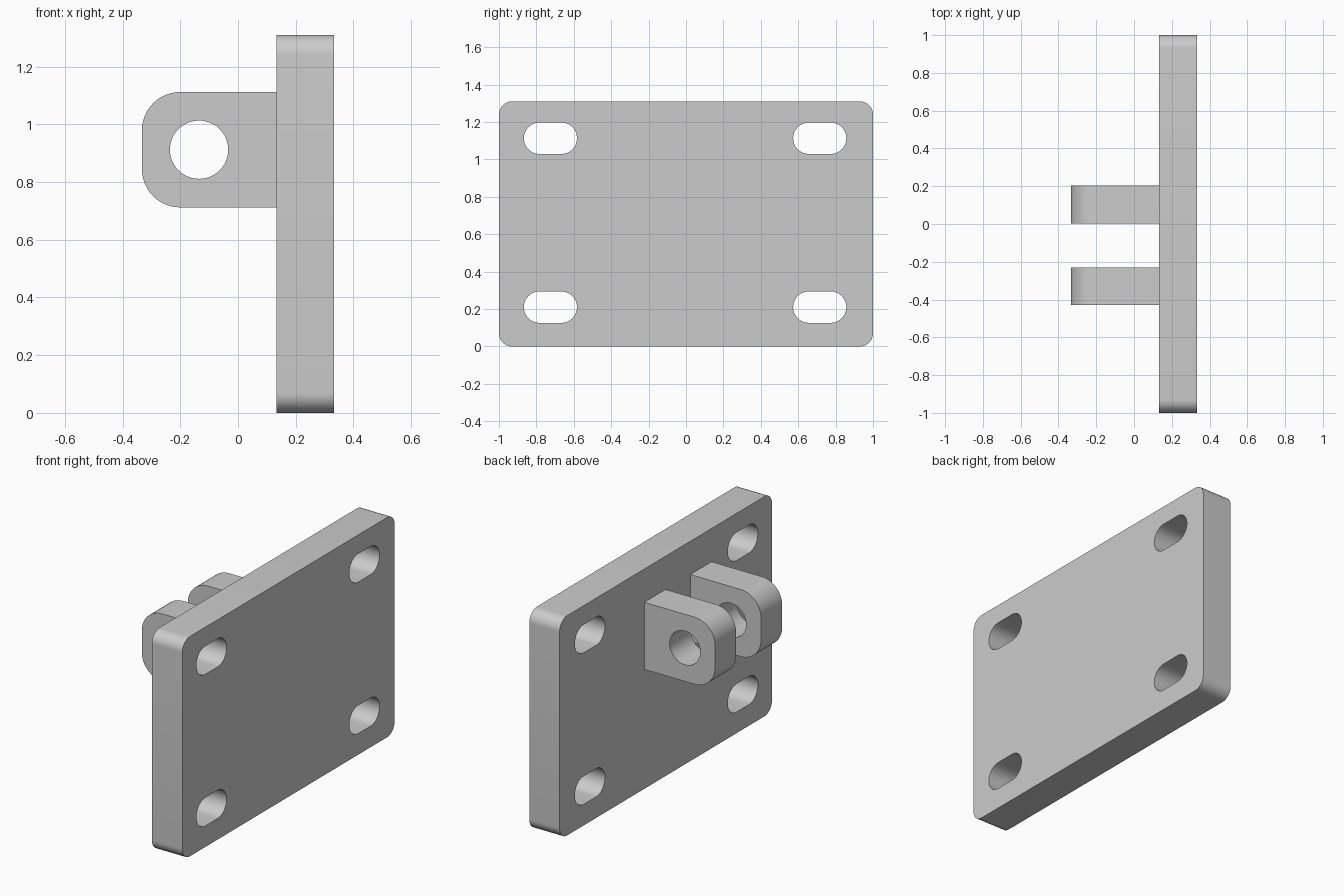
import bpy, bmesh, math
from mathutils import Vector

cube = bpy.data.objects.get("Cube")
if cube:
    bpy.data.objects.remove(cube, do_unlink=True)

# Single bare-metal colour
grey = bpy.data.materials.new("light_grey")
grey.use_nodes = True
colour = (0.6, 0.6, 0.6, 1)
grey.diffuse_color = colour
grey.node_tree.nodes["Principled BSDF"].inputs["Base Color"].default_value = colour


def rounded_rect(cu, cv, width, height, radii, steps=12):
    """Outline with radii for the corners (+u+v, -u+v, -u-v, +u-v)."""
    points = []
    signs = ((1, 1), (-1, 1), (-1, -1), (1, -1))
    for quarter, ((su, sv), r) in enumerate(zip(signs, radii)):
        mid = Vector((cu + su * (width / 2 - r), cv + sv * (height / 2 - r)))
        for i in range(steps + 1 if r else 1):
            a = (quarter + i / steps) * math.pi / 2
            p = mid + r * Vector((math.cos(a), math.sin(a)))
            if not points or (p - points[-1]).length > 1e-5:
                points.append(p)
    if (points[0] - points[-1]).length < 1e-5:
        points.pop()
    return points


def pierced_slab(name, outlines, place, thickness):
    """Fill the first outline, leave the others open, and extrude."""
    bm = bmesh.new()
    for outline in outlines:
        verts = [bm.verts.new(place(p)) for p in outline]
        for a, b in zip(verts, verts[1:] + verts[:1]):
            bm.edges.new((a, b))
    bmesh.ops.triangle_fill(bm, edges=bm.edges[:], use_beauty=True)
    result = bmesh.ops.extrude_face_region(bm, geom=bm.faces[:], use_keep_orig=True)
    moved = [g for g in result["geom"] if isinstance(g, bmesh.types.BMVert)]
    bmesh.ops.translate(bm, verts=moved, vec=thickness)
    bmesh.ops.recalc_face_normals(bm, faces=bm.faces[:])
    mesh = bpy.data.meshes.new(name)
    bm.to_mesh(mesh)
    bm.free()
    mesh.materials.append(grey)
    obj = bpy.data.objects.new(name, mesh)
    bpy.context.collection.objects.link(obj)
    bpy.ops.object.select_all(action="DESELECT")
    obj.select_set(True)
    bpy.context.view_layer.objects.active = obj
    bpy.ops.object.shade_smooth_by_angle(angle=math.radians(30))
    return obj


# Upright mounting plate with four slots
plate_outlines = [rounded_rect(0, 0.655, 2, 1.31, [0.07] * 4)]
for y in (-0.725, 0.715):
    for z in (0.21, 1.113):
        plate_outlines.append(rounded_rect(y, z, 0.284, 0.168, [0.084] * 4))
pierced_slab("mounting_plate", plate_outlines,
             lambda p: (0.133, p.x, p.y), (0.2, 0, 0))

# Pair of clevis lugs, rounded at the free end, with a pin hole
lug_outlines = [rounded_rect(-0.1, 0.912, 0.466, 0.4, (0, 0.133, 0.133, 0)),
                rounded_rect(-0.135, 0.912, 0.202, 0.202, [0.101] * 4)]
for name, y in (("front_lug", -0.43), ("back_lug", 0.003)):
    pierced_slab(name, lug_outlines, lambda p: (p.x, y, p.y), (0, 0.2, 0))
